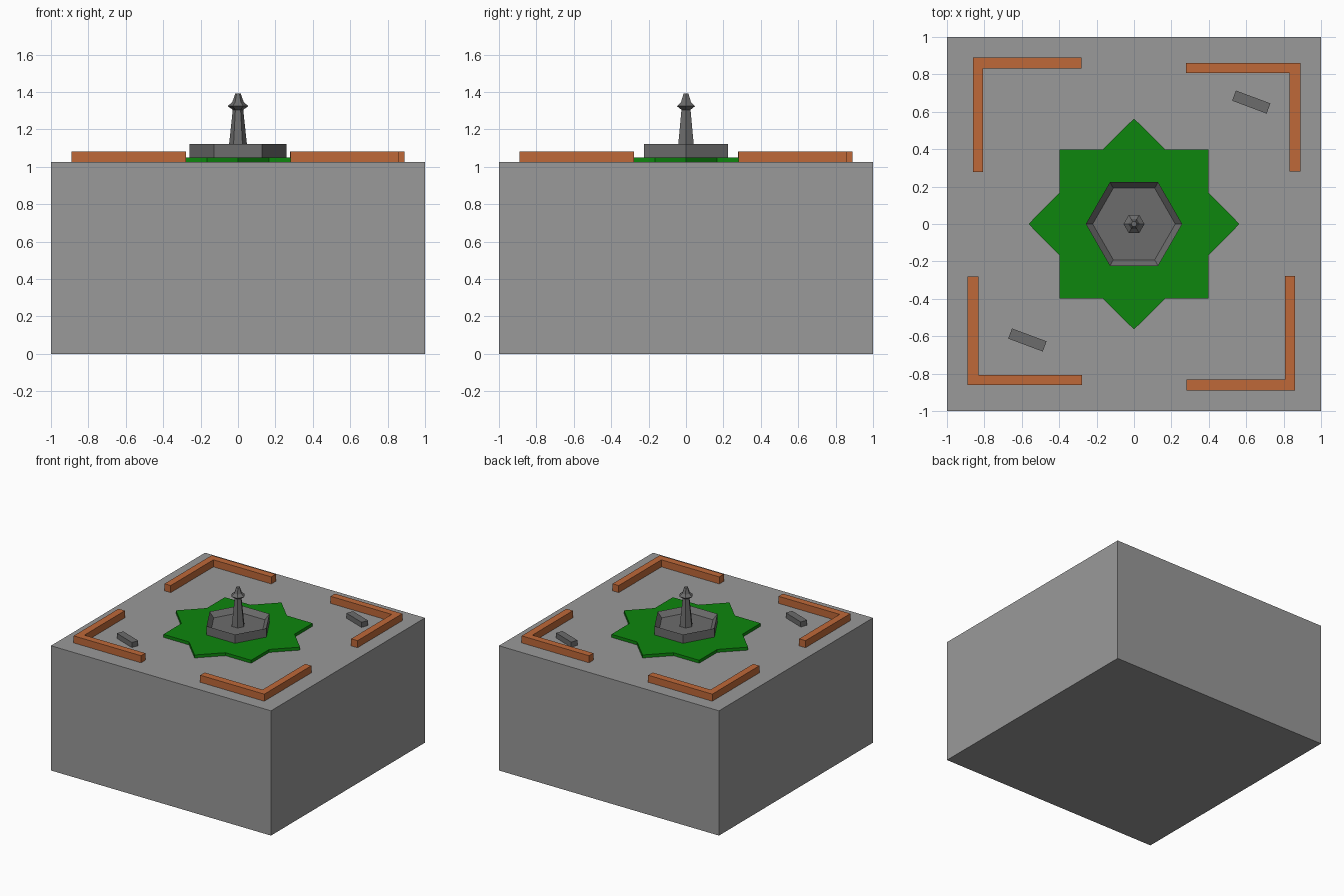
import bpy
from math import cos, sin, radians, pi

if "Cube" in bpy.data.objects:
    bpy.data.objects.remove(bpy.data.objects["Cube"])

TOP = 1.025  # paving level


def material(name, rgb):
    mat = bpy.data.materials.new(name)
    mat.diffuse_color = (*rgb, 1)
    mat.use_nodes = True
    mat.node_tree.nodes["Principled BSDF"].inputs["Base Color"].default_value = mat.diffuse_color
    return mat


def make(name, verts, faces, mat=None):
    mesh = bpy.data.meshes.new(name)
    mesh.from_pydata(verts, [], faces)
    mesh.update()
    if mat:
        mesh.materials.append(mat)
    obj = bpy.data.objects.new(name, mesh)
    bpy.context.collection.objects.link(obj)
    return obj


def loft(name, rings, mat=None):
    """Skin a stack of equal-sized counter-clockwise rings, capped at both ends."""
    n = len(rings[0])
    verts = [v for ring in rings for v in ring]
    faces = [(a + i, a + (i + 1) % n, a + n + (i + 1) % n, a + n + i)
             for a in range(0, n * (len(rings) - 1), n) for i in range(n)]
    faces += [tuple(reversed(range(n))), tuple(range(len(verts) - n, len(verts)))]
    return make(name, verts, faces, mat)


def prism(name, outline, z0, z1, mat=None):
    return loft(name, [[(x, y, z) for x, y in outline] for z in (z0, z1)], mat)


def hexagonal(name, profile, mat=None):
    return loft(name, [[(r * cos(i * pi / 3), r * sin(i * pi / 3), z)
                        for i in range(6)] for r, z in profile], mat)


def rect(length, width):
    a, b = length / 2, width / 2
    return [(-a, -b), (a, -b), (a, b), (-a, b)]


grass = material("grass", (0.004, 0.24, 0.004))
brick = material("brick", (0.52, 0.14, 0.04))
stone = material("dark_stone", (0.15, 0.15, 0.15))
paving = material("paving", (0.32, 0.32, 0.32))

# Paved block
prism("plaza_block", rect(2, 2), 0, TOP, paving)

# Eight-pointed lawn
star = []
for i in range(16):
    r = 0.564 if i % 2 == 0 else 0.432
    star.append((r * cos(i * pi / 8), r * sin(i * pi / 8)))
prism("star_lawn", star, TOP, 1.05, grass)

# Fountain basin with sloping inner walls, and its turned column
hexagonal("fountain_basin", [(0.258, 1.05), (0.258, 1.122), (0.221, 1.08)], stone)
hexagonal("fountain_column", [(0.052, 1.08), (0.028, 1.305), (0.056, 1.325),
                              (0.031, 1.345), (0.015, 1.392)], stone)

# Four corner walls, each a quarter turn from the last
corner = [(0.832, 0.28), (0.89, 0.28), (0.89, 0.862),
          (0.278, 0.862), (0.278, 0.806), (0.832, 0.806)]
for k in range(4):
    c, s = round(cos(k * pi / 2)), round(sin(k * pi / 2))
    prism(f"corner_wall_{k + 1}", [(c * x - s * y, s * x + c * y) for x, y in corner],
          TOP, 1.083, brick)

# Two benches
for k, (x, y) in enumerate([(0.627, 0.652), (-0.57, -0.62)]):
    bench = prism(f"bench_{k + 1}", rect(0.197, 0.058), 0, 0.042, stone)
    bench.location = (x, y, TOP)
    bench.rotation_euler.z = radians(-20.5)
